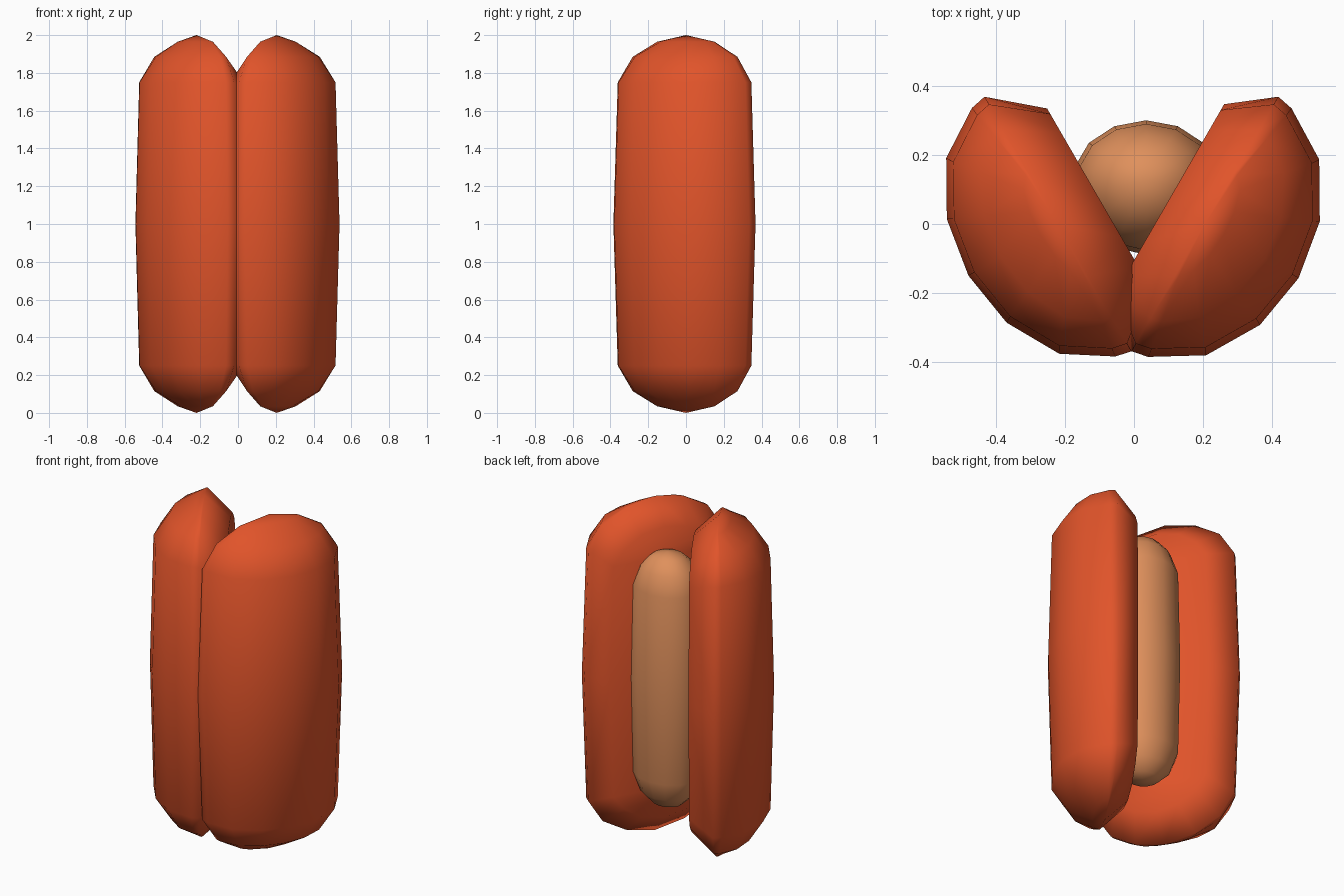
import bpy, bmesh
from math import sin, cos, pi, radians

if "Cube" in bpy.data.objects:
    bpy.data.objects.remove(bpy.data.objects["Cube"])


def material(name, rgb):
    m = bpy.data.materials.new(name)
    m.diffuse_color = (*rgb, 1)
    m.use_nodes = True
    m.node_tree.nodes["Principled BSDF"].inputs["Base Color"].default_value = m.diffuse_color
    return m


def loft(name, rings, mat, sharp):
    """Skin a stack of closed rings, merging collapsed points."""
    bm = bmesh.new()
    loops = [[bm.verts.new(p) for p in r] for r in rings]
    n = len(loops[0])
    for a, b in zip(loops, loops[1:]):
        for i in range(n):
            j = (i + 1) % n
            bm.faces.new((a[i], a[j], b[j], b[i]))
    bm.faces.new(loops[0])
    bm.faces.new(loops[-1])
    bmesh.ops.remove_doubles(bm, verts=bm.verts, dist=0.0005)
    bmesh.ops.dissolve_degenerate(bm, edges=bm.edges, dist=0.0001)
    bmesh.ops.recalc_face_normals(bm, faces=bm.faces)
    me = bpy.data.meshes.new(name)
    bm.to_mesh(me)
    bm.free()
    ob = bpy.data.objects.new(name, me)
    bpy.context.collection.objects.link(ob)
    me.materials.append(mat)
    bpy.ops.object.select_all(action='DESELECT')
    ob.select_set(True)
    bpy.context.view_layer.objects.active = ob
    bpy.ops.object.shade_smooth_by_angle(angle=radians(sharp))
    return ob


bread = material("bread", (0.75, 0.088, 0.023))
meat = material("meat", (0.74, 0.28, 0.107))

# Bun: half dome section (width, depth) and end rounding
# end rows: height, width scale, depth scale, height of the inset inner face
half = [(0.425, 0.0), (0.415, 0.05), (0.327, 0.193), (0.173, 0.284)]
dome = half + [(0, 0.313)] + [(-w, d) for w, d in reversed(half)]
ends = [(1.0, 0, 0, 0.87), (0.965, 0.41, 0.2, 0.845),
        (0.885, 0.74, 0.64, 0.775), (0.75, 0.94, 0.935, 0.69)]
rows = ends + [(0, 1, 1, 0)] + [(-z, a, b, -q) for z, a, b, q in reversed(ends)]


def bun(name, side, offset, out, inner, inner_w):
    c, s = cos(pi / 6), sin(pi / 6)

    def place(w, d, z):
        return (side * (offset + s * w + c * d), c * w - s * d, z + 1)

    rings = []
    for z, sw, sd, zi in rows:
        ring = [place(w * sw, d * sd * out, z) for w, d in dome]
        ring += [place(k * inner_w * sw, -inner, zi) for k in (-1, 1)]
        rings.append(ring)
    loft(name, rings, bread, 80)


bun("right_bun_half", 1, 0.205, 1.0, 0.125, 0.328)
bun("left_bun_half", -1, 0.22, 0.955, 0.14, 0.305)

# Sausage: oval capsule between the halves
caps = [(0.76, 0), (0.735, 0.42), (0.67, 0.74), (0.56, 0.94)]
levels = caps + [(0, 1)] + [(-z, k) for z, k in reversed(caps)]
N = 14
rings = []
for z, k in levels:
    ring = []
    for i in range(N):
        a = 2 * pi * i / N
        ry = 0.174 if cos(a) > 0 else 0.215
        ring.append((0.035 + 0.212 * k * sin(a), 0.126 + ry * k * cos(a), 1 + z))
    rings.append(ring)
loft("sausage", rings, meat, 60)
